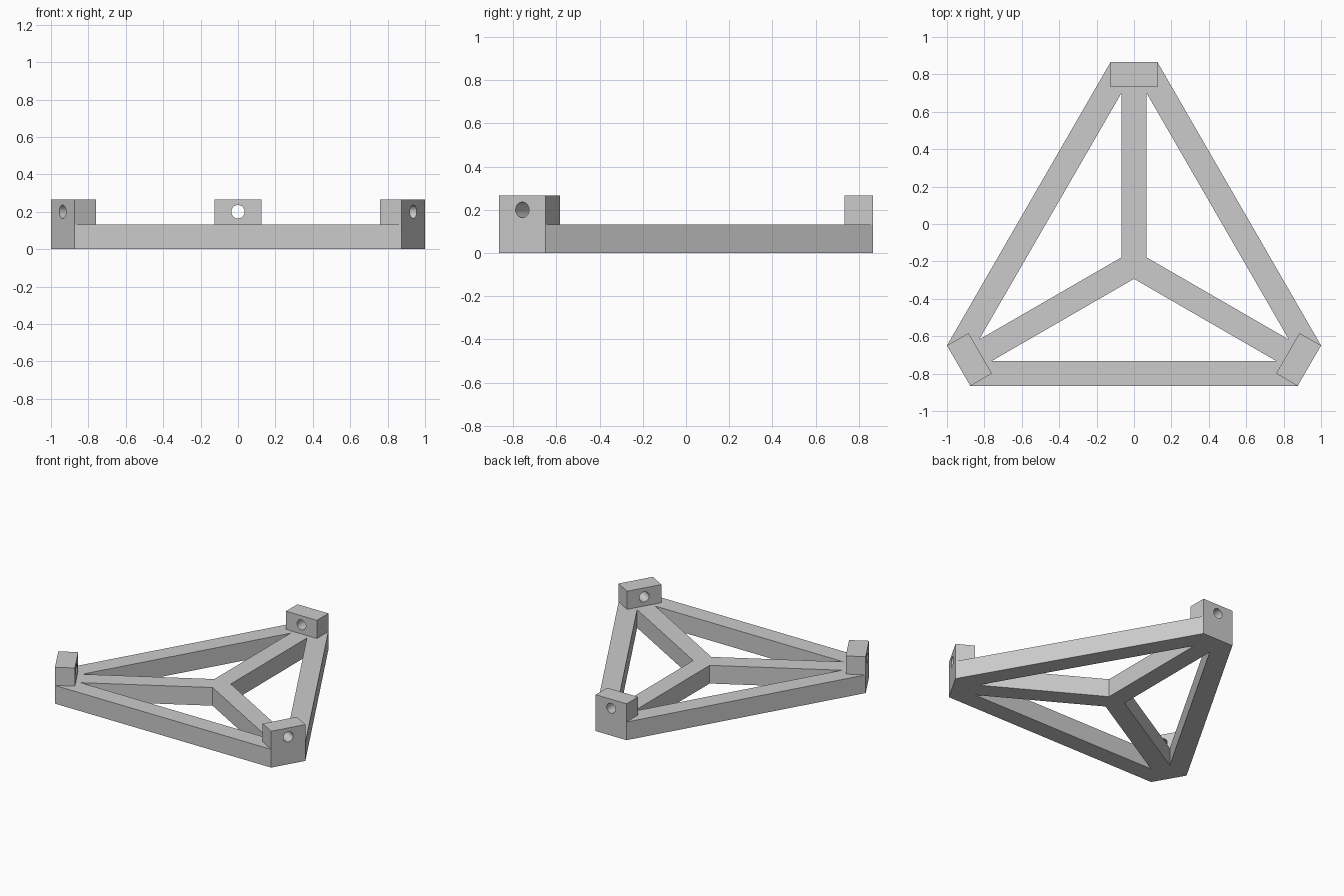
import bpy, bmesh, math
from mathutils import Matrix, Vector

cube = bpy.data.objects.get("Cube")
if cube:
    bpy.data.objects.remove(cube)

REACH = 1.0825              # centre to each flat corner
HUB_Y = -REACH / 5          # hub position along y
CORNER = 0.25               # width of the flat corners
BAR = 0.133                 # bar width, bar height and block depth
HOLE_Z, HOLE_R = 0.2, 0.036

grey = bpy.data.materials.new("light grey")
grey.use_nodes = True
colour = (0.6, 0.6, 0.6, 1)
grey.diffuse_color = colour
grey.node_tree.nodes["Principled BSDF"].inputs["Base Color"].default_value = colour


def turn(k):
    """Rotation by thirds about the hub."""
    return (Matrix.Translation((0, HUB_Y, 0))
            @ Matrix.Rotation(k * math.tau / 3, 4, "Z"))


def add_object(name, bm):
    mesh = bpy.data.meshes.new(name)
    bmesh.ops.recalc_face_normals(bm, faces=bm.faces)
    bm.to_mesh(mesh)
    bm.free()
    mesh.materials.append(grey)
    obj = bpy.data.objects.new(name, mesh)
    bpy.context.collection.objects.link(obj)
    return obj


def activate(obj):
    bpy.ops.object.select_all(action="DESELECT")
    obj.select_set(True)
    bpy.context.view_layer.objects.active = obj


# Frame: three outer bars and three spokes around triangular openings
tip = Vector((CORNER / 2, REACH))
outer = Matrix.Rotation(-math.tau / 3, 2) @ Vector((-CORNER / 2, REACH))
rim = -(Matrix.Rotation(math.pi / 3, 2) @ Vector((0, -1)))
rim = Vector((math.cos(math.pi / 6), math.sin(math.pi / 6)))  # outward normal of a bar
half = BAR / 2
inset = tip.dot(rim) - BAR
apex = Vector((half, half / math.sqrt(3)))
upper = Vector((half, (inset - half * rim.x) / rim.y))
lower = 2 * rim * upper.dot(rim) - upper                     # mirror across the bar normal

bm = bmesh.new()
hub = bm.verts.new((0, HUB_Y, 0))
sectors = [[bm.verts.new(turn(k) @ p.to_3d()) for p in (apex, upper, tip, outer, lower)]
           for k in range(3)]
for k, (a, u, t, o, l) in enumerate(sectors):
    bm.faces.new((u, l, o, t))
    na, nu, nt, no, nl = sectors[(k + 1) % 3]
    bm.faces.new((hub, a, u, t, no, nl, na))
bm.normal_update()
floor = bm.faces[:]
lifted = bmesh.ops.extrude_face_region(bm, geom=floor, use_keep_orig=True)["geom"]
bmesh.ops.translate(bm, vec=(0, 0, BAR),
                    verts=[g for g in lifted if isinstance(g, bmesh.types.BMVert)])
add_object("triangular_frame", bm)

# Corner blocks, each drilled through towards the hub
for k, name in enumerate(("back_block", "right_block", "left_block")):
    centre = Vector((0, REACH - half, BAR * 1.5))
    bm = bmesh.new()
    bmesh.ops.create_cube(bm, size=1, matrix=turn(k) @ Matrix.Translation(centre)
                          @ Matrix.Diagonal((CORNER, BAR, BAR, 1)))
    block = add_object(name, bm)

    bm = bmesh.new()
    centre.z = HOLE_Z
    bmesh.ops.create_cone(bm, cap_ends=True, segments=32, radius1=HOLE_R, radius2=HOLE_R,
                          depth=BAR * 2, matrix=turn(k) @ Matrix.Translation(centre)
                          @ Matrix.Rotation(math.pi / 2, 4, "X"))
    drill = add_object("hole_cutter", bm)
    drill.hide_render = True

    cut = block.modifiers.new("hole", "BOOLEAN")
    cut.operation, cut.solver, cut.object = "DIFFERENCE", "EXACT", drill
    activate(block)
    bpy.ops.object.modifier_apply(modifier=cut.name)
    bpy.data.objects.remove(drill)
    bpy.ops.object.shade_smooth_by_angle(angle=math.radians(30))
